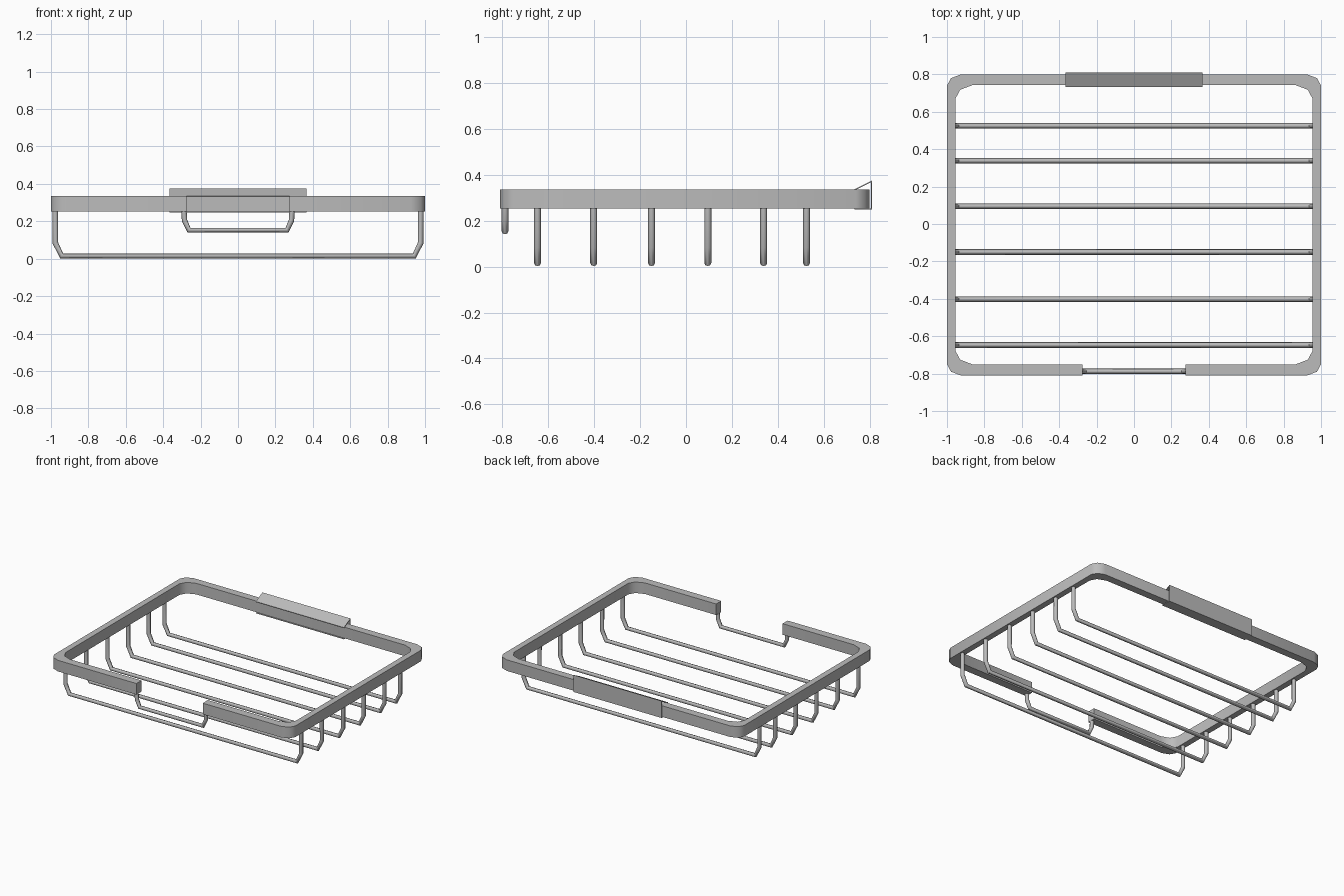
import bpy
import bmesh
import math

cube = bpy.data.objects.get("Cube")
if cube:
    bpy.data.objects.remove(cube, do_unlink=True)

steel = bpy.data.materials.new("brushed_steel")
steel.use_nodes = True
steel.diffuse_color = (0.5, 0.5, 0.5, 1)
steel.node_tree.nodes["Principled BSDF"].inputs["Base Color"].default_value = (0.5, 0.5, 0.5, 1)

BAND_LOW, BAND_HIGH = 0.252, 0.335


def finish(name, bm, angle):
    bmesh.ops.recalc_face_normals(bm, faces=bm.faces)
    mesh = bpy.data.meshes.new(name)
    bm.to_mesh(mesh)
    bm.free()
    mesh.materials.append(steel)
    obj = bpy.data.objects.new(name, mesh)
    bpy.context.collection.objects.link(obj)
    bpy.ops.object.select_all(action="DESELECT")
    obj.select_set(True)
    bpy.context.view_layer.objects.active = obj
    bpy.ops.object.shade_smooth_by_angle(angle=math.radians(angle))
    return obj


def extrude_outline(name, outline, offset, angle=35):
    """Closed outline swept along an offset into a solid."""
    bm = bmesh.new()
    face = bm.faces.new([bm.verts.new(p) for p in outline])
    moved = bmesh.ops.extrude_face_region(bm, geom=[face])["geom"]
    verts = [v for v in moved if isinstance(v, bmesh.types.BMVert)]
    bmesh.ops.translate(bm, verts=verts, vec=offset)
    bm.faces.ensure_lookup_table()
    return finish(name, bm, angle)


def wire(name, half, y, radius=0.015):
    """U-shaped round wire, mirrored from the points of its right half."""
    path = half + [(-x, z) for x, z in reversed(half)]
    curve = bpy.data.curves.new(name, "CURVE")
    curve.dimensions = "3D"
    curve.bevel_depth = radius
    curve.bevel_resolution = 2
    curve.use_fill_caps = True
    spline = curve.splines.new("POLY")
    spline.points.add(len(path) - 1)
    for point, (x, z) in zip(spline.points, path):
        point.co = (x, y, z, 1)
    temp = bpy.data.objects.new(name + "_path", curve)
    bpy.context.collection.objects.link(temp)
    bpy.context.view_layer.update()
    bm = bmesh.new()
    mesh = temp.to_mesh()
    bm.from_mesh(mesh)
    temp.to_mesh_clear()
    bpy.data.objects.remove(temp, do_unlink=True)
    bpy.data.curves.remove(curve)
    return finish(name, bm, 50)


# Rim band: rounded rectangle with a gap in the middle of the front
def rim_side(x, back, front, corner):
    """Points from the back corner to the front corner on the +x side."""
    quarter = [(corner, 0), (corner * 0.29, corner * 0.27), (0, corner * 0.8)]
    return ([(x - dx, back - dy) for dx, dy in quarter]
            + [(x - dx, front + dy) for dx, dy in reversed(quarter)])


def mirrored(points):
    return [(-x, y) for x, y in reversed(points)]


GAP = 0.275
outer = rim_side(1.0, 0.80, -0.81, 0.075) + [(GAP, -0.81)]
inner = rim_side(0.955, 0.742, -0.75, 0.09) + [(GAP, -0.75)]
outer = mirrored(outer) + outer
inner = mirrored(inner) + inner
bm = bmesh.new()
rings = [[bm.verts.new((x, y, z)) for x, y in line] for line, z in
         ((outer, BAND_LOW), (outer, BAND_HIGH), (inner, BAND_HIGH), (inner, BAND_LOW))]
for a, b in zip(rings, rings[1:] + rings[:1]):
    for i in range(len(a) - 1):
        bm.faces.new((a[i], a[i + 1], b[i + 1], b[i]))
for end in (0, -1):
    bm.faces.new([ring[end] for ring in rings])
finish("rim_band", bm, 50)

# Basket wires hanging below the rim
basket_half = [(0.977, 0.27), (0.977, 0.085), (0.943, 0.015)]
for number, y in enumerate((-0.647, -0.402, -0.15, 0.095, 0.338, 0.525), 1):
    wire(f"basket_wire_{number}", basket_half, y)

# Short dipped wire bridging the front gap
wire("front_dip_wire", [(0.29, 0.27), (0.286, 0.205), (0.262, 0.153)], -0.788, 0.0145)

# Folded sheet wall bracket wrapped round the back of the rim
X = 0.365
fold = [(0.733, 0.336), (0.81, 0.375), (0.81, 0.248), (0.733, 0.248),
        (0.733, 0.252), (0.805, 0.252), (0.805, 0.367), (0.733, 0.331)]
extrude_outline("wall_bracket", [(-X, y, z) for y, z in fold], (2 * X, 0, 0), 30)
